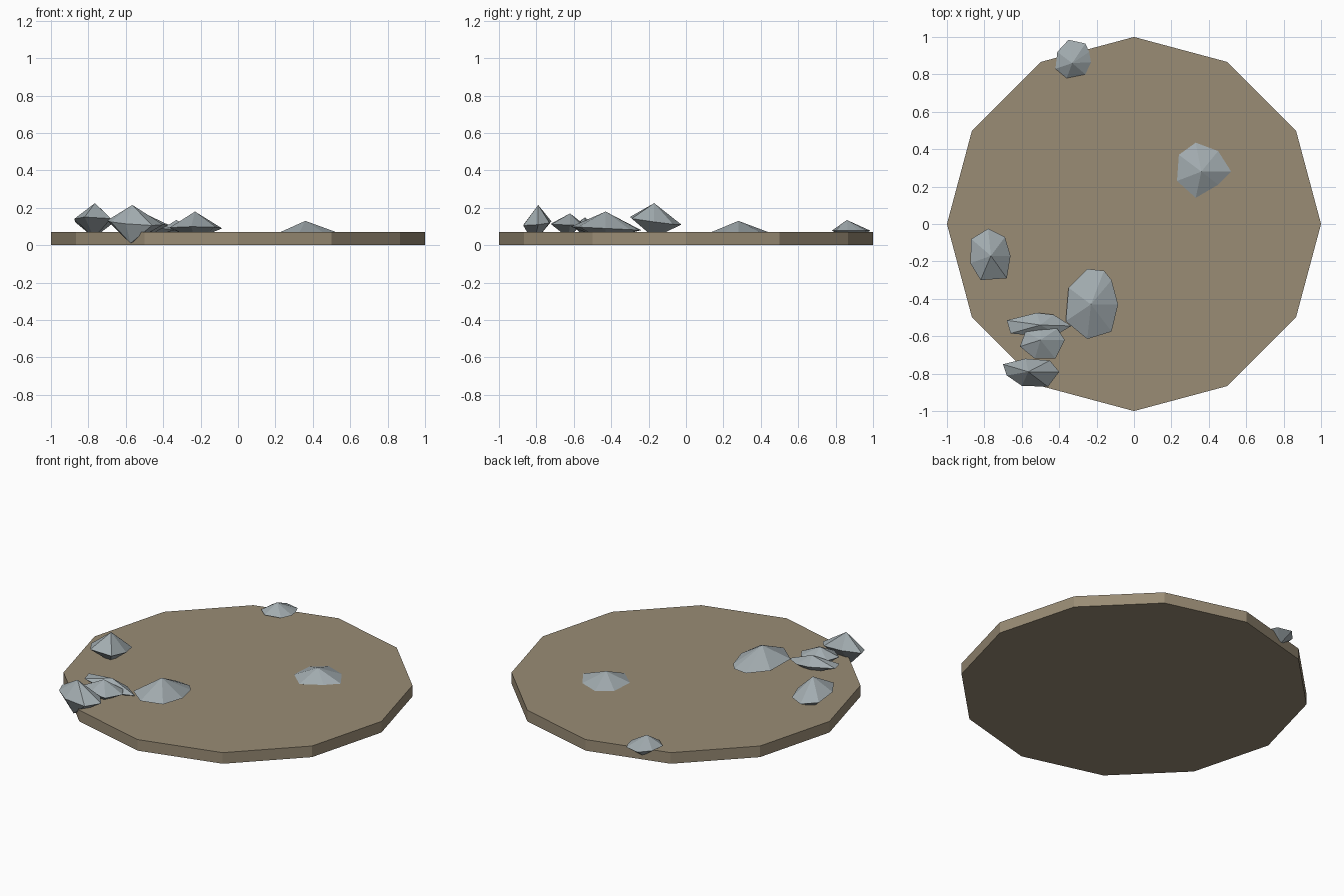
import bpy
import bmesh


def material(name, rgb):
    m = bpy.data.materials.new(name)
    m.diffuse_color = (*rgb, 1)
    return m


earth = material("dry earth", (0.32, 0.262, 0.178))
stone = material("grey stone", (0.36, 0.41, 0.43))


# Twelve-sided ground slab
bpy.ops.mesh.primitive_cylinder_add(vertices=12, radius=1, depth=0.07, location=(0, 0, 0.035))
slab = bpy.context.object
slab.name = "ground_slab"
slab.data.materials.append(earth)


def rock(name, top, bottom, ring_z, tilt, outline):
    """Faceted boulder: a peak and a foot joined by an irregular, tilted girdle."""
    bm = bmesh.new()
    peak, foot = bm.verts.new(top), bm.verts.new(bottom)
    ring = [bm.verts.new((x, y, ring_z + tilt[0] * (x - top[0]) + tilt[1] * (y - top[1])))
            for x, y in outline]
    for a, b in zip(ring, ring[1:] + ring[:1]):
        bm.faces.new((a, b, peak))
        bm.faces.new((b, a, foot))
    bmesh.ops.recalc_face_normals(bm, faces=bm.faces)
    mesh = bpy.data.meshes.new(name)
    bm.to_mesh(mesh)
    bm.free()
    mesh.materials.append(stone)
    bpy.context.collection.objects.link(bpy.data.objects.new(name, mesh))


# Low half-buried rock on the right
rock("buried_rock", (0.36, 0.28, 0.13), (0.36, 0.28, 0.02), 0.072, (0, 0),
     [(0.52, 0.28), (0.45, 0.39), (0.33, 0.435), (0.24, 0.37),
      (0.23, 0.23), (0.33, 0.14), (0.45, 0.21)])

# Broad rock near the centre
rock("broad_rock", (-0.23, -0.43, 0.18), (-0.23, -0.43, 0.03), 0.09, (0, -0.05),
     [(-0.085, -0.43), (-0.12, -0.30), (-0.16, -0.25), (-0.25, -0.24),
      (-0.35, -0.34), (-0.365, -0.52), (-0.25, -0.615), (-0.12, -0.575)])

# Tall rock on the left
rock("tall_rock", (-0.765, -0.17, 0.225), (-0.77, -0.17, 0.04), 0.13, (-0.05, -0.14),
     [(-0.66, -0.17), (-0.69, -0.07), (-0.78, -0.025), (-0.87, -0.08),
      (-0.875, -0.21), (-0.82, -0.30), (-0.68, -0.29)])

# Rock hanging over the front left rim
rock("rim_rock", (-0.565, -0.79, 0.215), (-0.575, -0.815, 0.01), 0.12, (-0.06, 0.1),
     [(-0.40, -0.79), (-0.45, -0.73), (-0.58, -0.72), (-0.70, -0.75),
      (-0.68, -0.81), (-0.60, -0.865), (-0.46, -0.87)])

# Pair of overlapping rocks
rock("flat_rock", (-0.50, -0.54, 0.148), (-0.50, -0.54, 0.04), 0.10, (-0.11, 0),
     [(-0.335, -0.545), (-0.43, -0.485), (-0.52, -0.475), (-0.68, -0.515),
      (-0.66, -0.585), (-0.50, -0.60), (-0.41, -0.59)])
rock("stacked_rock", (-0.50, -0.62, 0.17), (-0.50, -0.63, 0.04), 0.115, (-0.05, 0),
     [(-0.37, -0.62), (-0.41, -0.56), (-0.50, -0.55), (-0.58, -0.575),
      (-0.61, -0.655), (-0.53, -0.72), (-0.42, -0.72)])

# Small rock on the back rim
rock("back_rock", (-0.33, 0.86, 0.135), (-0.33, 0.90, 0.02), 0.078, (0, 0),
     [(-0.23, 0.865), (-0.24, 0.92), (-0.26, 0.965), (-0.35, 0.985),
      (-0.41, 0.92), (-0.42, 0.83), (-0.36, 0.78), (-0.26, 0.80)])
